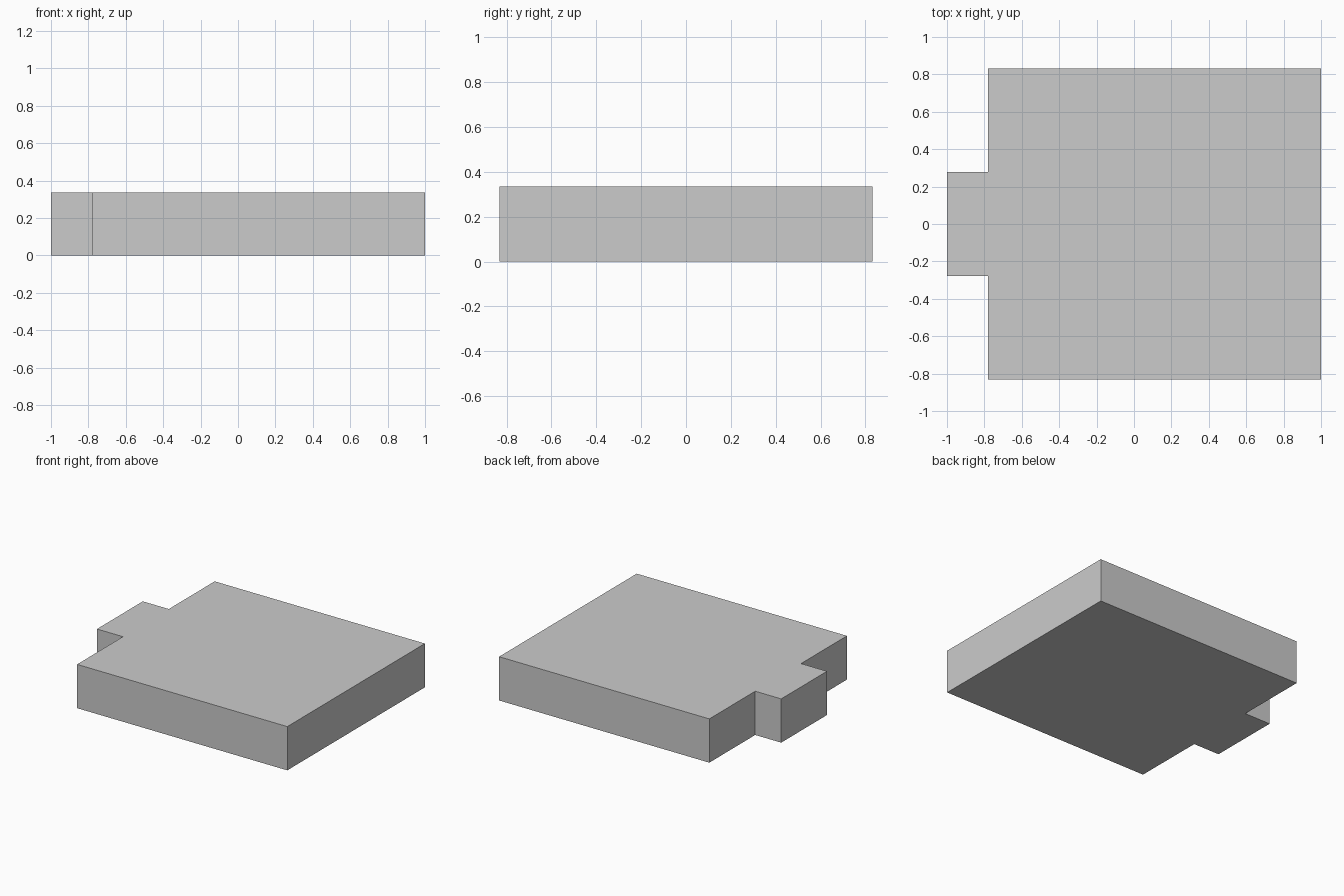
import bpy, bmesh

if "Cube" in bpy.data.objects:
    bpy.data.objects.remove(bpy.data.objects["Cube"])

HEIGHT = 0.335

# Half outline of the slab with its tab on the left, mirrored across y = 0
half = [(1.0, 0.832), (-0.78, 0.832), (-0.78, 0.277), (-1.0, 0.277)]
outline = half + [(x, -y) for x, y in reversed(half)]

# Extrude the outline into a closed solid
bm = bmesh.new()
base = bm.faces.new([bm.verts.new((x, y, 0)) for x, y in outline])
top = bmesh.ops.extrude_face_region(bm, geom=[base], use_keep_orig=True)
bmesh.ops.translate(bm, vec=(0, 0, HEIGHT),
                    verts=[v for v in top["geom"] if isinstance(v, bmesh.types.BMVert)])
bmesh.ops.recalc_face_normals(bm, faces=bm.faces)

mesh = bpy.data.meshes.new("tabbed_slab")
bm.to_mesh(mesh)
bm.free()
slab = bpy.data.objects.new("tabbed_slab", mesh)
bpy.context.collection.objects.link(slab)
